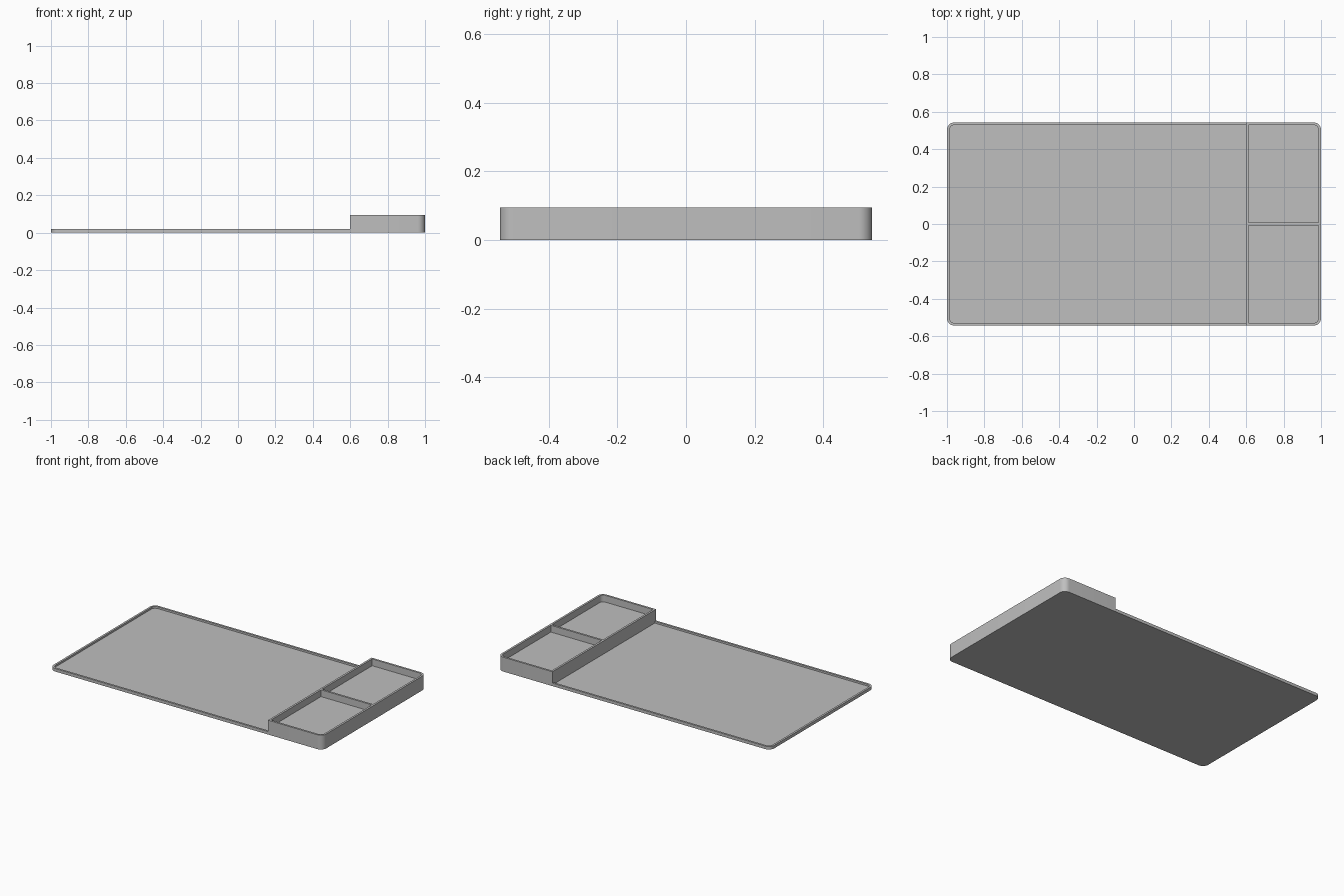
import bpy, bmesh, math

if "Cube" in bpy.data.objects:
    bpy.data.objects.remove(bpy.data.objects["Cube"])

HALF_X, HALF_Y = 1.0, 0.543
HEIGHT, RIM, FLOOR = 0.095, 0.02, 0.008
POCKET_FLOOR = 0.05
STEP_X, WALL = 0.60, 0.0134
RADIUS = 0.04

grey = bpy.data.materials.new("plain grey")
grey.diffuse_color = (0.52, 0.52, 0.52, 1)
grey.use_nodes = True
grey.node_tree.nodes["Principled BSDF"].inputs["Base Color"].default_value = grey.diffuse_color


def prism(name, x0, x1, y0, y1, z0, z1, radii, steps=10):
    """Upright block; radii = corners (right-back, left-back, left-front, right-front)."""
    corners = [(x1, y1, -1, -1), (x0, y1, 1, -1), (x0, y0, 1, 1), (x1, y0, -1, 1)]
    bm = bmesh.new()
    verts = []
    for i, ((x, y, sx, sy), r) in enumerate(zip(corners, radii)):
        n = steps if r else 0
        for k in range(n + 1):
            a = math.pi / 2 * (i + (k / n if n else 0))
            verts.append(bm.verts.new((x + sx * r + r * math.cos(a),
                                       y + sy * r + r * math.sin(a), z0)) if r
                         else bm.verts.new((x, y, z0)))
    face = bm.faces.new(verts)
    top = bmesh.ops.extrude_face_region(bm, geom=[face])
    for v in top["geom"]:
        if isinstance(v, bmesh.types.BMVert):
            v.co.z = z1
    bmesh.ops.recalc_face_normals(bm, faces=bm.faces)
    mesh = bpy.data.meshes.new(name)
    bm.to_mesh(mesh)
    bm.free()
    mesh.materials.append(grey)
    obj = bpy.data.objects.new(name, mesh)
    bpy.context.collection.objects.link(obj)
    return obj


def cut(target, cutter):
    cutter.hide_render = True
    mod = target.modifiers.new("cut", 'BOOLEAN')
    mod.operation, mod.solver, mod.object = 'DIFFERENCE', 'EXACT', cutter
    bpy.context.view_layer.objects.active = target
    bpy.ops.object.modifier_apply(modifier=mod.name)
    bpy.data.objects.remove(cutter)


# Rounded outer body
tray = prism("tray", -HALF_X, HALF_X, -HALF_Y, HALF_Y, 0, HEIGHT, [RADIUS] * 4)

# Lower the large left section to rim height
cut(tray, prism("step_cutter", -1.2, STEP_X, -0.8, 0.8, RIM, 0.3, [0] * 4))

# Shallow recess of the large section
r = RADIUS - WALL
ix, iy = HALF_X - WALL, HALF_Y - WALL
cut(tray, prism("recess_cutter", -ix, STEP_X, -iy, iy, FLOOR, 0.3, [0, r, r, 0]))

# Two raised pockets separated by a divider
px = STEP_X + WALL
cut(tray, prism("back_pocket_cutter", px, ix, WALL / 2, iy, POCKET_FLOOR, 0.3, [r, 0, 0, 0]))
cut(tray, prism("front_pocket_cutter", px, ix, -iy, -WALL / 2, POCKET_FLOOR, 0.3, [0, 0, 0, r]))

# Smooth the rounded corners, keep the edges crisp
bpy.ops.object.select_all(action='DESELECT')
tray.select_set(True)
bpy.context.view_layer.objects.active = tray
bpy.ops.object.shade_smooth_by_angle(angle=math.radians(30))
